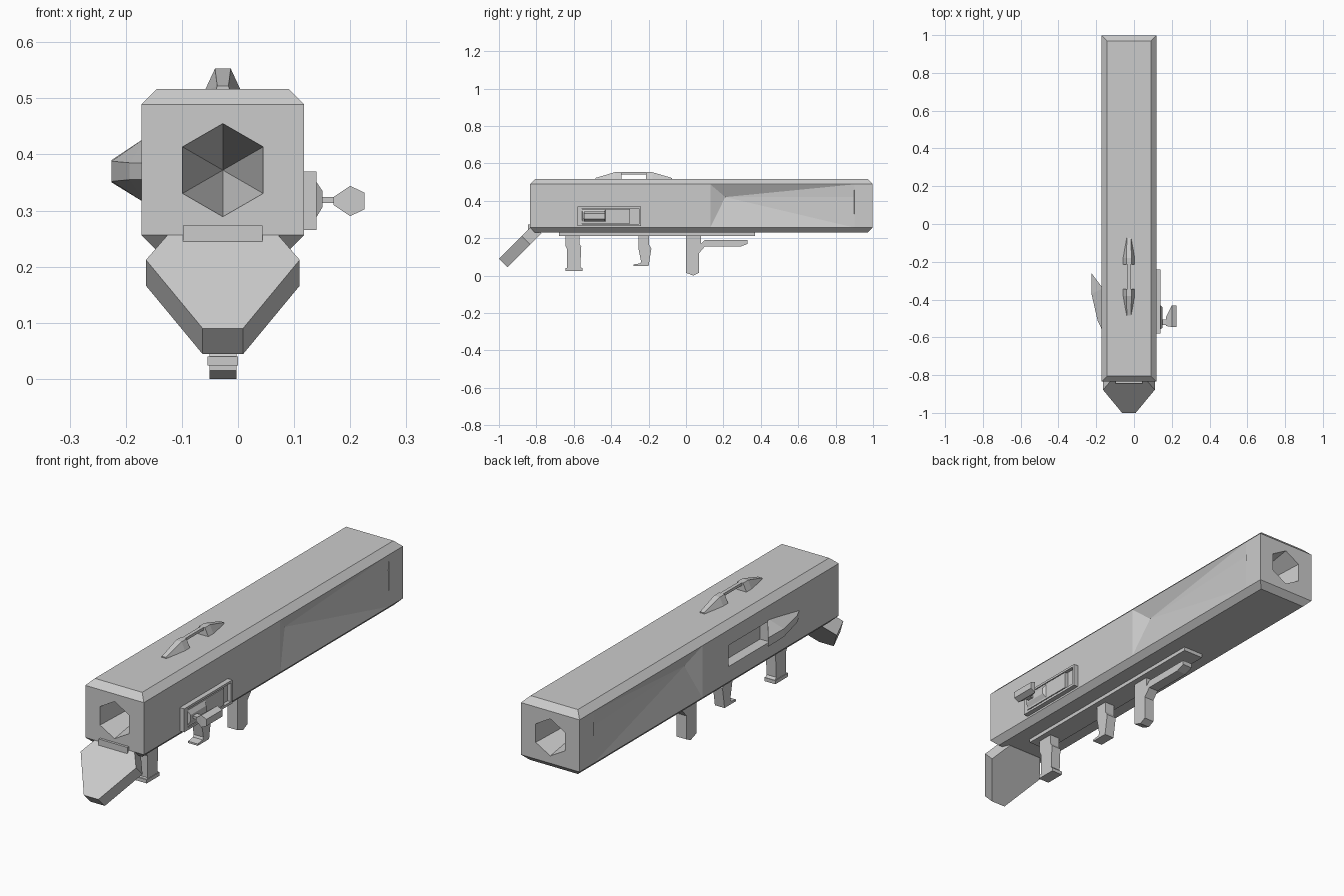
import bpy, bmesh, math
from mathutils import Vector

if "Cube" in bpy.data.objects:
    bpy.data.objects.remove(bpy.data.objects["Cube"])

CX = -0.027   # centre line of the body
HW = 0.145    # body half width


def finish(name, bm):
    bmesh.ops.recalc_face_normals(bm, faces=bm.faces)
    me = bpy.data.meshes.new(name)
    bm.to_mesh(me)
    bm.free()
    ob = bpy.data.objects.new(name, me)
    bpy.context.collection.objects.link(ob)
    return ob


def hull(name, pts):
    bm = bmesh.new()
    for p in pts:
        bm.verts.new(p)
    bmesh.ops.convex_hull(bm, input=bm.verts[:])
    bmesh.ops.dissolve_limit(bm, angle_limit=0.01, verts=bm.verts[:], edges=bm.edges[:])
    return finish(name, bm)


def box(name, x, y, z):
    return hull(name, [(a, b, c) for a in x for b in y for c in z])


def prism(name, outline, offset):
    bm = bmesh.new()
    f = bm.faces.new([bm.verts.new(p) for p in outline])
    r = bmesh.ops.extrude_face_region(bm, geom=[f], use_keep_orig=True)
    vs = [v for v in r["geom"] if isinstance(v, bmesh.types.BMVert)]
    bmesh.ops.translate(bm, vec=offset, verts=vs)
    return finish(name, bm)


def cut(ob, cutter):
    m = ob.modifiers.new("cut", 'BOOLEAN')
    m.operation, m.solver, m.object = 'DIFFERENCE', 'EXACT', cutter
    cutter.hide_render = True
    cutter.hide_viewport = True
    cutter.display_type = 'WIRE'
    bpy.context.view_layer.update()
    dg = bpy.context.evaluated_depsgraph_get()
    me = bpy.data.meshes.new_from_object(ob.evaluated_get(dg))
    ob.modifiers.clear()
    ob.data = me
    bpy.data.objects.remove(cutter)


# Body: long box with chamfered top and bottom rims
pts = []
for z, i in ((0.517, 0.028), (0.489, 0), (0.256, 0), (0.23, 0.026)):
    for s in (-1, 1):
        pts += [(CX + s * (HW - i), -0.834 + i, z), (CX + s * (HW - i), 0.998 - i, z)]
body = hull("body", pts)

# Hexagonal tapered bores at both ends
for y, d in ((-0.834, 1), (0.998, -1)):
    apex = Vector((CX, y + d * 0.5, 0.372))
    ring = [Vector((CX + 0.083 * math.sin(a * math.pi / 3), y,
                    0.372 + 0.083 * math.cos(a * math.pi / 3))) for a in range(6)]
    ahead = [apex + (p - apex) * 1.02 for p in ring]
    cut(body, hull("bore_cutter", ahead + [apex]))

# Sloped side recesses
for s in (-1, 1):
    X = lambda d: CX + s * (HW - d)
    rim = [(y, z) for y in (0.13, 0.9) for z in (0.257, 0.488)]
    pts = [(X(d), y, z) for y, z in rim for d in (0, -0.02)]
    pts += [(X(0.034), 0.21, 0.42), (X(0.004), 0.899, 0.42)]
    cut(body, hull("recess_cutter", pts))

# Left side port and its deflector
cut(body, box("port_cutter", (-0.2, -0.125), (-0.345, -0.055), (0.325, 0.42)))
hull("deflector", [(-0.165, -0.34, 0.43), (-0.165, -0.34, 0.313), (-0.165, -0.57, 0.385),
                   (-0.165, -0.57, 0.355), (-0.225, -0.26, 0.39), (-0.225, -0.26, 0.35),
                   (-0.225, -0.37, 0.388), (-0.225, -0.37, 0.352),
                   (-0.193, -0.51, 0.385), (-0.193, -0.51, 0.355)])

# Right side frame with a recessed slot
frame = box("side_frame", (0.11, 0.14), (-0.58, -0.24), (0.265, 0.37))
cut(frame, box("slot_cutter", (0.124, 0.2), (-0.555, -0.25), (0.276, 0.36)))
hull("slide_plate", [(0.12, y, z) for y in (-0.56, -0.30) for z in (0.28, 0.356)] +
     [(0.14, y, z) for y in (-0.56, -0.30) for z in (0.28, 0.356)])
hull("bolt_base", [(0.138, y, z) for y in (-0.558, -0.43) for z in (0.285, 0.354)] +
     [(0.151, y, z) for y in (-0.55, -0.44) for z in (0.307, 0.334)])
box("bolt_stem", (0.14, 0.18), (-0.535, -0.505), (0.313, 0.324))
hull("bolt_knob", [(x, y, z) for x, y0, y1, h in
                   ((0.17, -0.54, -0.49, 0.007), (0.2, -0.545, -0.432, 0.027), (0.225, -0.545, -0.432, 0.015))
                   for y in (y0, y1) for z in (0.317 - h, 0.317 + h)])

# Top handle: two tapered posts and a thin bar
YM = -0.28
for s, n in ((-1, "front"), (1, "rear")):
    hull("handle_post_" + n, [(CX + k * w, YM + s * y, z) for k in (-1, 1) for w, y, z in
                              ((0.033, 0.065, 0.512), (0.014, 0.065, 0.553), (0.033, 0.1, 0.512),
                               (0.014, 0.1, 0.553), (0.01, 0.205, 0.522), (0.013, 0.205, 0.512))])
box("handle_bar", (CX - 0.008, CX + 0.008), (YM - 0.08, YM + 0.08), (0.541, 0.553))

# Underside rail
box("bottom_rail", (CX - 0.05, CX + 0.05), (-0.68, 0.37), (0.213, 0.235))

# Grips below the rail
grips = {
    "rear_grip": [(-.645, .22), (-.645, .16), (-.635, .14), (-.635, .045), (-.643, .035), (-.643, .025),
                  (-.555, .025), (-.555, .038), (-.565, .05), (-.56, .155), (-.57, .17), (-.57, .22)],
    "middle_grip": [(-.255, .22), (-.255, .15), (-.24, .075), (-.245, .065), (-.28, .06), (-.28, .052),
                    (-.2, .052), (-.185, .145), (-.198, .165), (-.198, .22)],
    "forward_grip": [(0, .22), (0, .015), (.04, 0), (.07, .015), (.07, .12), (.1, .155), (.29, .155),
                     (.33, .17), (.33, .19), (.1, .19), (.08, .17), (.08, .22)],
}
for name, prof in grips.items():
    w = 0.024
    prism(name, [(CX - w, y, z) for y, z in prof], (2 * w, 0, 0))
box("rear_grip_foot", (CX - 0.027, CX + 0.027), (-0.645, -0.554), (0.024, 0.04))

# Slanted shoulder flap and its hinge at the front
half = [(0.085, 0.272), (0.137, 0.212), (0.036, 0.09)]
outline = [(CX + w, -1.09 + 0.0 + z, z) for w, z in half] + [(CX - w, -1.09 + z, z) for w, z in half[::-1]]
prism("shoulder_flap", outline, (0, 0.046, -0.046))
box("hinge_bar", (CX - 0.071, CX + 0.071), (-0.845, -0.82), (0.245, 0.273))
